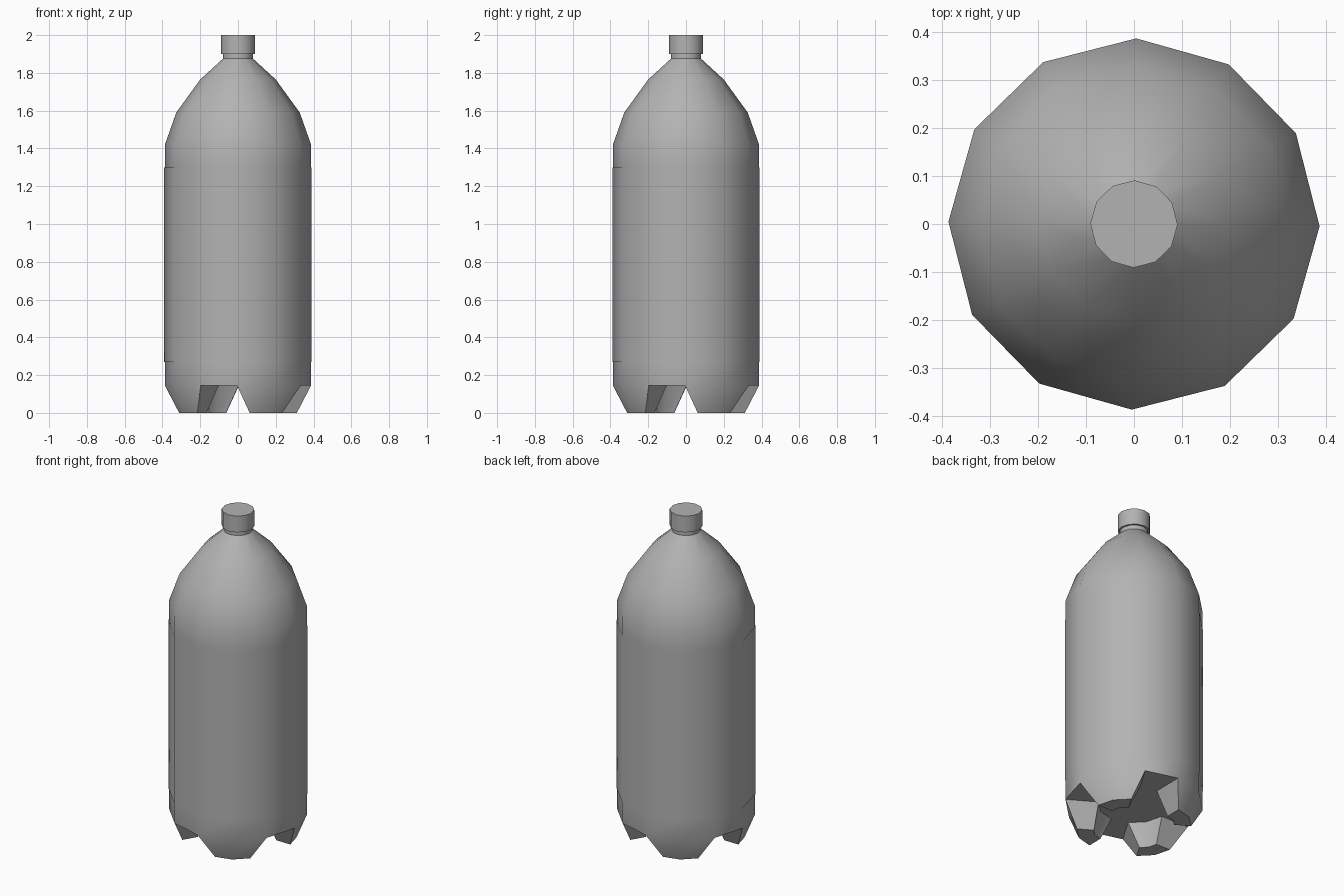
import bpy, bmesh
from math import sin, cos, radians
from mathutils import Vector

if "Cube" in bpy.data.objects:
    bpy.data.objects.remove(bpy.data.objects["Cube"])

SIDES = 12
TURN = -0.7  # slight twist of the whole bottle, degrees

# Mid-grey shared by all parts
grey = bpy.data.materials.new("mid_grey")
grey.diffuse_color = (0.45, 0.45, 0.45, 1.0)
grey.use_nodes = True
grey.node_tree.nodes["Principled BSDF"].inputs["Base Color"].default_value = grey.diffuse_color


def ring(bm, r, z, cx=0.0, cy=0.0):
    return [bm.verts.new((cx + r * cos(radians(30 * i + TURN)),
                          cy + r * sin(radians(30 * i + TURN)), z)) for i in range(SIDES)]


def bridge(bm, a, b):
    return [bm.faces.new((a[i], a[(i + 1) % SIDES], b[(i + 1) % SIDES], b[i]))
            for i in range(SIDES)]


def lathe(bm, profile, cx=0.0, cy=0.0):
    rings = [ring(bm, r, z, cx, cy) for r, z in profile]
    for a, b in zip(rings, rings[1:]):
        bridge(bm, a, b)
    return rings


def finish(bm, name):
    bm.normal_update()
    me = bpy.data.meshes.new(name)
    bm.to_mesh(me)
    bm.free()
    me.materials.append(grey)
    ob = bpy.data.objects.new(name, me)
    bpy.context.collection.objects.link(ob)
    bpy.ops.object.select_all(action='DESELECT')
    bpy.context.view_layer.objects.active = ob
    ob.select_set(True)
    bpy.ops.object.shade_smooth_by_angle(angle=radians(35))
    return ob


# Bottle body: lathed wall with a flat recessed base
bm = bmesh.new()
R, BASE = 0.387, 0.145
rings = lathe(bm, [(0.2, BASE), (R, BASE), (R, 0.27), (R, 1.30), (R, 1.42), (0.327, 1.59),
                   (0.2, 1.765), (0.08, 1.875), (0.08, 1.91)])
bm.faces.new(rings[0][::-1])
bm.faces.ensure_lookup_table()
base_faces = list(bm.faces)[:SIDES]

# Four feet: each is a pair of base segments pulled down and tapered
for k in range(4):
    pair = [base_faces[3 * k], base_faces[3 * k + 1]]
    res = bmesh.ops.extrude_face_region(bm, geom=pair)
    verts = [g for g in res['geom'] if isinstance(g, bmesh.types.BMVert)]
    bmesh.ops.delete(bm, geom=[f for f in pair if f.is_valid], context='FACES_ONLY')
    mid = sum((v.co for v in verts), Vector()) / len(verts)
    for v in verts:
        v.co = mid + (v.co - mid) * 0.51
        v.co.z = 0.0
bmesh.ops.recalc_face_normals(bm, faces=bm.faces[:])
finish(bm, "bottle_body")

# Label sleeve, wrapped a touch off centre
bm = bmesh.new()
lathe(bm, [(0.3895, 0.27), (0.3895, 1.30)], -0.001, 0.0)
finish(bm, "label_sleeve")

# Screw cap
bm = bmesh.new()
rings = lathe(bm, [(0.091, 1.90), (0.091, 2.0)])
bm.faces.new(rings[0][::-1])
bm.faces.new(rings[1])
finish(bm, "cap")
